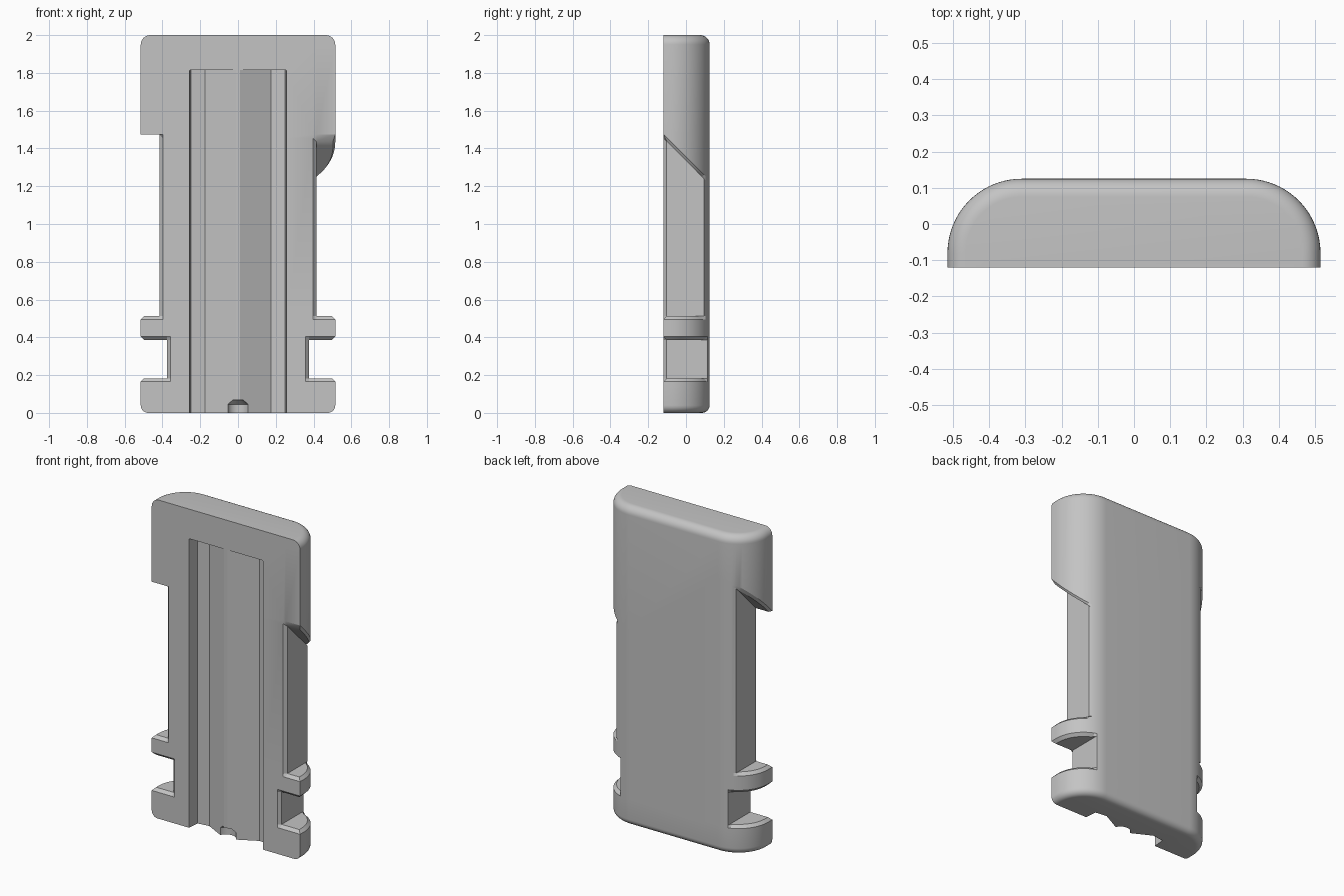
import bpy, bmesh
from math import sin, cos, pi, radians

if "Cube" in bpy.data.objects:
    bpy.data.objects.remove(bpy.data.objects["Cube"])

FRONT, HALF, R = -0.12, 0.515, 0.205      # front plane, half width, corner radius
CX, CY = HALF - R, -0.08                  # centre of the rounded back corner
CH = 0.018                                # chamfer size


def loft(name, rings):
    """Closed solid through rings of equal point count."""
    bm = bmesh.new()
    loops = [[bm.verts.new(p) for p in ring] for ring in rings]
    n = len(loops[0])
    for a, b in zip(loops, loops[1:]):
        for i in range(n):
            j = (i + 1) % n
            bm.faces.new((a[i], a[j], b[j], b[i]))
    bm.faces.new(loops[0][::-1])
    bm.faces.new(loops[-1])
    bmesh.ops.remove_doubles(bm, verts=bm.verts, dist=1e-5)
    bmesh.ops.dissolve_degenerate(bm, edges=bm.edges, dist=1e-5)
    bmesh.ops.recalc_face_normals(bm, faces=bm.faces)
    mesh = bpy.data.meshes.new(name)
    bm.to_mesh(mesh)
    bm.free()
    obj = bpy.data.objects.new(name, mesh)
    bpy.context.collection.objects.link(obj)
    return obj


def section(z, kind="full", d=0.0, core=0.415, slope=0.0):
    """Half-round plan outline; kind is full, flange (chamfered rim) or core (side cut away)."""
    steps = 20
    base = [(HALF, FRONT), (HALF, FRONT + CH)]
    base += [(CX + R * cos(t), CY + R * sin(t))
             for t in (pi / 2 * i / steps for i in range(steps + 1))]
    inset = [(HALF - d, FRONT), (HALF - d, FRONT + CH)]
    inset += [(CX + (R - d) * cos(t), CY + (R - d) * sin(t))
              for t in (pi / 2 * i / steps for i in range(steps + 1))]
    f = FRONT + (CH if kind != "full" and (d or kind == "core") else 0)
    half = [(core - CH, FRONT), (core, f)]
    for k, (b, p) in enumerate(zip(base, inset)):
        if k == 0:
            b, p = (b[0], f), (p[0], f)
        if kind == "full":
            half.append(p)
        elif b[0] <= core:
            half.append(b)
        elif kind == "core":
            half.append((core, b[1]))
        else:
            half.append((max(core, p[0]), p[1]))
    right = [(x, y, z - slope * (y - FRONT)) for x, y in half]
    left = [(-x, y, z + slope * (y - FRONT)) for x, y in reversed(half)]
    return right + left


# Body: rounded base, two side notches, rib, long waist and head with skewed shoulders
rings = []
r = 0.04
for i in range(7):
    t = pi / 2 * i / 6
    rings.append(section(r - r * cos(t), d=r - r * sin(t), core=0.375))
rings += [
    section(0.165, "flange", 0, 0.375),
    section(0.183, "flange", CH, 0.375),
    section(0.183, "core", 0, 0.375),
    section(0.387, "core", 0, 0.375),
    section(0.387, "flange", CH, 0.375),
    section(0.405, "flange", 0, 0.375),
    section(0.495, "flange", 0),
    section(0.513, "flange", CH),
    section(0.513, "core"),
    section(1.455, "core", slope=1.0),
    section(1.455, "flange", 0.012, slope=1.0),
    section(1.475, "flange", 0, slope=1.0),
]
r = 0.05
for i in range(9):
    t = pi / 2 * i / 8
    rings.append(section(2 - r + r * sin(t), d=r - r * cos(t)))
body = loft("body_half_shell", rings)

# Twin front channels with pointed upper ends
cutters = []
profile = [(0.175, -0.035, 1.89), (0.25, -0.045, 1.82),
           (0.257, -0.125, 1.81), (0.002, -0.125, 1.81)]
for side in (1, -1):
    low = [(side * x, y, -0.1) for x, y, _ in profile]
    high = [(side * x, y, z) for x, y, z in profile]
    cutter = loft("channel_cutter", [low, high])
    bm = bmesh.new()
    bm.from_mesh(cutter.data)
    cap = [f for f in bm.faces if all(v.co.z > 1 for v in f.verts)]
    bmesh.ops.poke(bm, faces=cap) if not cap else bmesh.ops.triangulate(bm, faces=cap)
    bm.to_mesh(cutter.data)
    bm.free()
    cutters.append(cutter)

# Small blind hole in the bottom of the central ridge
hole = [[(rad * cos(2 * pi * i / 24), FRONT + rad * sin(2 * pi * i / 24), z) for i in range(24)]
        for rad, z in ((0.058, -0.1), (0.058, 0.045), (0.03, 0.068))]
cutters.append(loft("hole_cutter", hole))

bpy.ops.object.select_all(action="DESELECT")
bpy.context.view_layer.objects.active = body
body.select_set(True)
for cutter in cutters:
    cutter.hide_render = True
    mod = body.modifiers.new("cut", "BOOLEAN")
    mod.operation = "DIFFERENCE"
    mod.solver = "EXACT"
    mod.object = cutter
    bpy.ops.object.modifier_apply(modifier=mod.name)
    bpy.data.objects.remove(cutter)

# Plain grey finish, smooth fillets with crisp edges
grey = bpy.data.materials.new("plain_grey")
grey.use_nodes = True
colour = (0.55, 0.55, 0.55, 1)
grey.diffuse_color = colour
grey.node_tree.nodes["Principled BSDF"].inputs["Base Color"].default_value = colour
body.data.materials.clear()
body.data.materials.append(grey)
for poly in body.data.polygons:
    poly.material_index = 0
bpy.ops.object.shade_smooth_by_angle(angle=radians(25))
